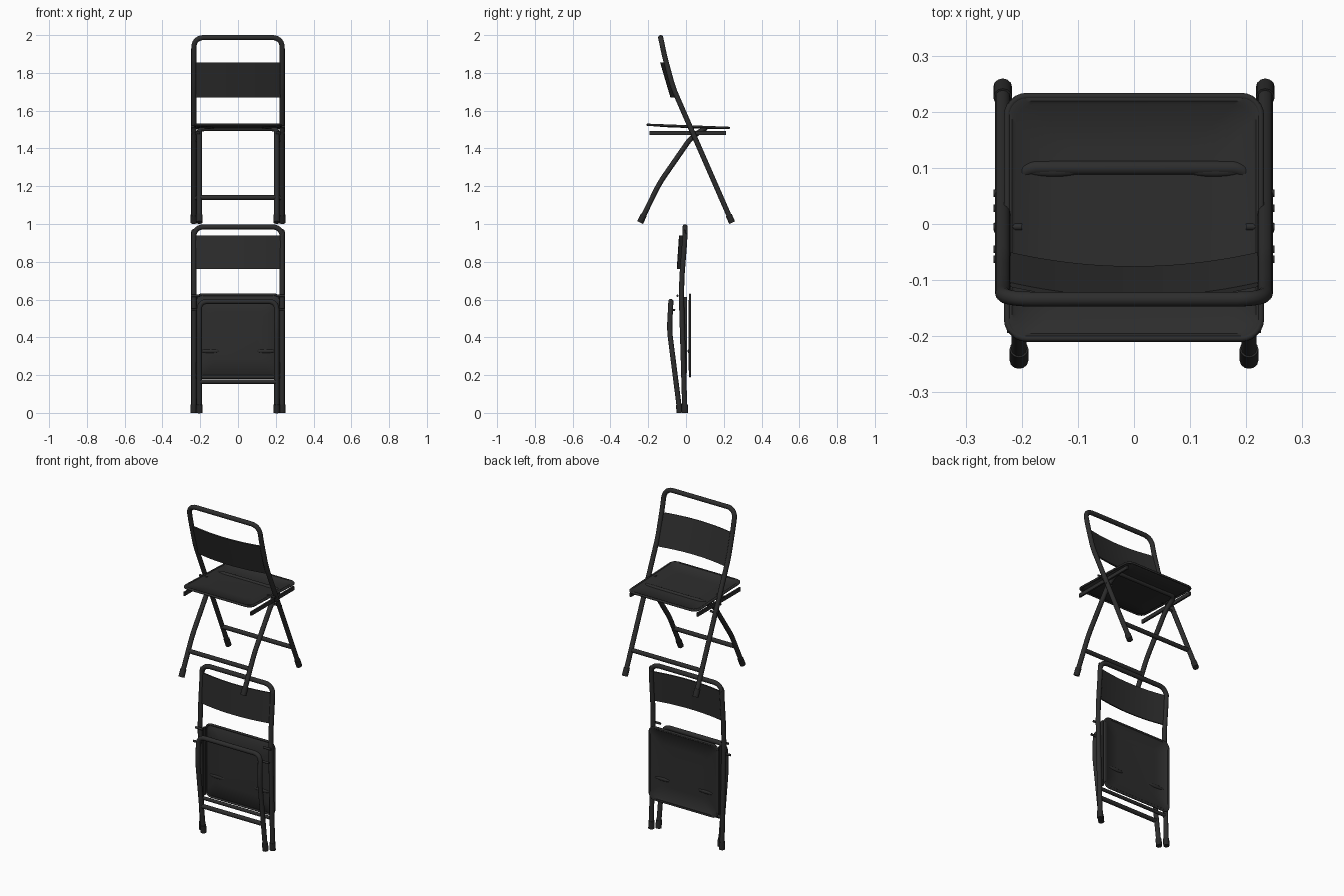
import bpy, bmesh, math
from mathutils import Vector, Matrix

if "Cube" in bpy.data.objects:
    bpy.data.objects.remove(bpy.data.objects["Cube"])


def material(name, v):
    m = bpy.data.materials.new(name)
    m.diffuse_color = (v, v, v, 1)
    m.use_nodes = True
    m.node_tree.nodes["Principled BSDF"].inputs["Base Color"].default_value = m.diffuse_color
    return m


METAL = material("dark grey metal", 0.026)
RUBBER = material("black rubber", 0.021)


def finish(ob, mat, angle=40):
    ob.data.materials.clear()
    ob.data.materials.append(mat)
    bpy.ops.object.select_all(action='DESELECT')
    ob.select_set(True)
    bpy.context.view_layer.objects.active = ob
    if ob.type == 'CURVE' or ob.modifiers:
        bpy.ops.object.convert(target='MESH')
    bpy.ops.object.shade_smooth_by_angle(angle=math.radians(angle))
    return ob


def fillet(pts, radii, steps=7):
    """Round each inner corner of a path."""
    pts = [Vector(p) for p in pts]
    out = [pts[0]]
    for i in range(1, len(pts) - 1):
        p, r = pts[i], radii[i]
        a = p + (pts[i - 1] - p).normalized() * r
        b = p + (pts[i + 1] - p).normalized() * r
        for k in range(steps + 1):
            t = k / steps
            out.append(a * (1 - t) ** 2 + p * (2 * t * (1 - t) * 0.85 + 0) + b * t ** 2
                       + (a + b) * 0.5 * (2 * t * (1 - t) * 0.15))
    return out + [pts[-1]]


def tube(name, pts, r, mat=METAL, closed=False):
    cu = bpy.data.curves.new(name, 'CURVE')
    cu.dimensions = '3D'
    cu.bevel_depth = r
    cu.bevel_resolution = 4
    cu.use_fill_caps = True
    sp = cu.splines.new('POLY')
    sp.points.add(len(pts) - 1)
    for q, p in zip(sp.points, pts):
        q.co = (*p, 1)
    sp.use_cyclic_u = closed
    ob = bpy.data.objects.new(name, cu)
    bpy.context.collection.objects.link(ob)
    return finish(ob, mat)


def mesh_object(name, bm, mat=METAL, thick=0):
    bmesh.ops.recalc_face_normals(bm, faces=bm.faces)
    me = bpy.data.meshes.new(name)
    bm.to_mesh(me)
    bm.free()
    ob = bpy.data.objects.new(name, me)
    bpy.context.collection.objects.link(ob)
    if thick:
        s = ob.modifiers.new("thickness", 'SOLIDIFY')
        s.thickness = thick
        s.offset = 0
    return finish(ob, mat)


def hoop(name, x, side, corner, r=0.0135):
    """Bent tube: side profile (y, z) from foot to top, mirrored over x, with rubber feet."""
    left = [(-x, y, z) for y, z in side]
    right = [(x, y, z) for y, z in reversed(side)]
    radii = [0.04] * len(side)
    radii[-1] = corner
    tube(name, fillet(left + right, radii + radii[::-1]), r)
    a, b = Vector((0, *side[0])), Vector((0, *side[1]))
    end = a + (b - a).normalized() * 0.045
    for s in (-1, 1):
        off = Vector((s * x, 0, 0))
        tube(name + "_foot", [a + off, end + off], 0.0168, RUBBER)


def rounded_rect(hx, y0, y1, r, n=6):
    out = []
    for cx, cy, a0 in ((hx - r, y1 - r, 0), (-hx + r, y1 - r, 90),
                       (-hx + r, y0 + r, 180), (hx - r, y0 + r, 270)):
        for k in range(n + 1):
            a = math.radians(a0 + 90 * k / n)
            out.append((cx + r * math.cos(a), cy + r * math.sin(a)))
    return out


def seat(prefix, matrix):
    # dished pan made of nested rounded outlines
    bm = bmesh.new()
    rings = []
    for inset, z in ((0.003, 0), (0.014, 0.001), (0.02, -0.004), (0.1, -0.007)):
        pts = rounded_rect(0.232 - inset, -0.222 + inset, 0.222 - inset, 0.035)
        rings.append([bm.verts.new(matrix @ Vector((x, y, z))) for x, y in pts])
    n = len(rings[0])
    for a, b in zip(rings, rings[1:]):
        for i in range(n):
            bm.faces.new((a[i], a[(i + 1) % n], b[(i + 1) % n], b[i]))
    bm.faces.new(rings[-1])
    mesh_object(prefix + "_seat_pan", bm, thick=0.006)
    # rolled edge
    tube(prefix + "_seat_rim",
         [matrix @ Vector((x, y, -0.001)) for x, y in rounded_rect(0.226, -0.216, 0.216, 0.035)],
         0.006, closed=True)
    # pressed ridges
    for s in (-1, 1):
        bm = bmesh.new()
        m = matrix @ Matrix.Translation((s * 0.145, 0.083, -0.006)) @ Matrix.Diagonal((0.055, 0.011, 0.008, 1))
        bmesh.ops.create_uvsphere(bm, u_segments=16, v_segments=8, radius=1, matrix=m)
        mesh_object(prefix + "_seat_ridge", bm)


def back_panel(name, bottom, top, bow):
    """Curved back plate between two (y, z) edges."""
    bm = bmesh.new()
    nu, nv = 20, 4
    grid = []
    for j in range(nv + 1):
        y, z = (bottom[k] + (top[k] - bottom[k]) * j / nv for k in (0, 1))
        grid.append([bm.verts.new((0.23 * u, y - bow * (1 - u * u), z))
                     for u in (-1 + 2 * i / nu for i in range(nu + 1))])
    for a, b in zip(grid, grid[1:]):
        for i in range(nu):
            bm.faces.new((a[i], a[i + 1], b[i + 1], b[i]))
    mesh_object(name, bm, thick=0.008)


def box(name, center, size):
    bm = bmesh.new()
    bmesh.ops.create_cube(bm, size=1, matrix=Matrix.Translation(center) @ Matrix.Diagonal((*size, 1)))
    mesh_object(name, bm)


def crossbar(name, hx, y, z, r):
    tube(name, [(-hx, y, z), (hx, y, z)], r)


def rivets(name, places):
    for y, z in places:
        for s in (-1, 1):
            tube(name, [(s * 0.2, y, z), (s * 0.25, y, z)], 0.0065)


# open chair, upper half
hoop("open_main_frame", 0.234, [(0.244, 1.007), (-0.068, 1.72), (-0.114, 1.89), (-0.134, 1.987)], 0.05)
hoop("open_rear_legs", 0.205, [(-0.243, 1.008), (-0.138, 1.22), (0.03, 1.462), (0.1, 1.505)], 0.03)
back_panel("open_back_panel", (-0.052, 1.672), (-0.106, 1.855), 0.027)
seat("open", Matrix.Translation((0, 0.012, 1.518)) @ Matrix.Rotation(math.radians(-2.2), 4, 'X'))
for s in (-1, 1):
    box("open_seat_rail", (s * 0.221, 0.008, 1.482), (0.01, 0.405, 0.022))
crossbar("open_front_crossbar", 0.234, 0.184, 1.14, 0.0125)
crossbar("open_rear_crossbar", 0.205, -0.177, 1.14, 0.0125)
rivets("open_rivet", [(0.028, 1.482), (-0.005, 1.515), (0.055, 1.44)])

# folded chair, lower half
hoop("folded_main_frame", 0.234, [(-0.006, 0.0), (-0.024, 0.6), (-0.022, 0.72), (-0.006, 0.92), (-0.005, 0.985)], 0.05)
hoop("folded_rear_legs", 0.205, [(-0.032, 0.0), (-0.088, 0.44), (-0.08, 0.59)], 0.04)
back_panel("folded_back_panel", (-0.02, 0.762), (-0.008, 0.94), 0.025)
seat("folded", Matrix.Translation((0, 0.022, 0.41)) @ Matrix.Rotation(math.radians(-90), 4, 'X'))
for s in (-1, 1):
    box("folded_seat_rail", (s * 0.221, -0.005, 0.41), (0.01, 0.022, 0.405))
crossbar("folded_front_crossbar", 0.234, -0.01, 0.19, 0.01)
crossbar("folded_rear_crossbar", 0.205, -0.054, 0.165, 0.0125)
rivets("folded_rivet", [(-0.045, 0.62), (-0.063, 0.545)])
